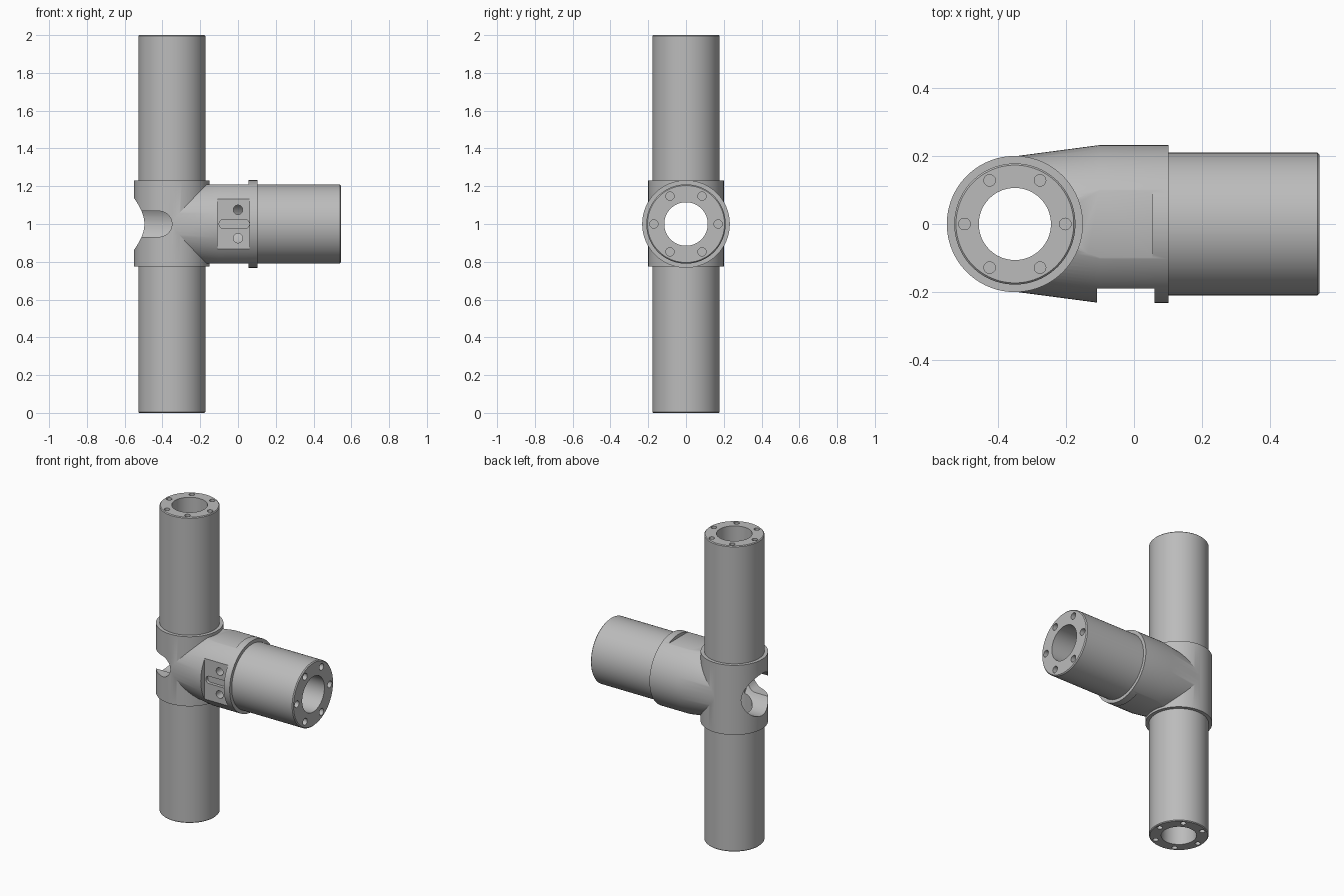
import bpy
import bmesh
from math import sin, cos, pi, radians
from mathutils import Vector

if "Cube" in bpy.data.objects:
    bpy.data.objects.remove(bpy.data.objects["Cube"], do_unlink=True)

COLUMN_X = -0.35
MID_Z = 1.0

grey = bpy.data.materials.new("plain_grey")
grey.use_nodes = True
grey.diffuse_color = (0.5, 0.5, 0.5, 1)
grey.node_tree.nodes["Principled BSDF"].inputs["Base Color"].default_value = (0.5, 0.5, 0.5, 1)


def finish(name, bm):
    bmesh.ops.recalc_face_normals(bm, faces=bm.faces)
    mesh = bpy.data.meshes.new(name)
    bm.to_mesh(mesh)
    bm.free()
    mesh.materials.append(grey)
    obj = bpy.data.objects.new(name, mesh)
    bpy.context.collection.objects.link(obj)
    return obj


def lathe(name, profile, origin, axis, sides=96):
    """Solid of revolution from (distance along axis, radius) pairs."""
    turn = Vector(axis).to_track_quat('Z', 'Y')
    bm = bmesh.new()
    rings = []
    for h, r in profile:
        rings.append([bm.verts.new(Vector(origin) + turn @ Vector(
            (r * cos(2 * pi * i / sides), r * sin(2 * pi * i / sides), h))) for i in range(sides)])
    for a, b in zip(rings, rings[1:]):
        for i in range(sides):
            j = (i + 1) % sides
            bm.faces.new((a[i], a[j], b[j], b[i]))
    bm.faces.new(rings[0])
    bm.faces.new(rings[-1])
    return finish(name, bm)


def rod(name, start, end, radius, sides=64, stretch=0):
    """Cylinder between two points; stretch pulls its -x half out into a slot."""
    start, end = Vector(start), Vector(end)
    axis = end - start
    obj = lathe(name, [(0, radius), (axis.length, radius)], start, axis, sides)
    if stretch:
        for v in obj.data.vertices:
            if v.co.x < start.x - 0.0001:
                v.co.x -= stretch
    return obj


def block(name, low, high):
    bm = bmesh.new()
    bmesh.ops.create_cube(bm, size=1)
    for v in bm.verts:
        v.co = Vector([(a + b) / 2 + c * (b - a) for a, b, c in zip(low, high, v.co)])
    return finish(name, bm)


def combine(target, tool, operation='DIFFERENCE'):
    tool.hide_render = True
    mod = target.modifiers.new(operation.title(), 'BOOLEAN')
    mod.operation = operation
    mod.solver = 'EXACT'
    mod.object = tool
    bpy.context.view_layer.objects.active = target
    bpy.ops.object.modifier_apply(modifier=mod.name)
    bpy.data.objects.remove(tool, do_unlink=True)


# Side branch: tapered neck, drum, flange and tube
branch = lathe("branch", [(0, 0.199), (0.25, 0.232), (0.452, 0.232), (0.452, 0.21),
                          (0.889, 0.21), (0.895, 0.204)], (COLUMN_X, 0, MID_Z), (1, 0, 0))
# Flats above and below the drum, and the front mounting face
for side in (-1, 1):
    zs = sorted((MID_Z + side * 0.21, MID_Z + side * 0.4))
    combine(branch, block("flat_cutter", (-0.5, -0.4, zs[0]), (0.055, 0.4, zs[1])))
combine(branch, block("face_cutter", (-0.108, -0.4, 0.8), (0.06, -0.19, 1.2)))

# Upright column with its collar
tee = lathe("tee_joint", [(0, 0.173), (0.005, 0.178), (0.775, 0.178), (0.775, 0.2), (1.23, 0.2),
                          (1.23, 0.178), (1.995, 0.178), (2, 0.173)], (COLUMN_X, 0, 0), (0, 0, 1))
combine(tee, branch, 'UNION')

# Bores, side opening and the slot leading round to the front
combine(tee, rod("column_bore", (COLUMN_X, 0, -0.1), (COLUMN_X, 0, 2.1), 0.106))
combine(tee, rod("branch_bore", (-0.4, 0, MID_Z), (0.7, 0, MID_Z), 0.115))
combine(tee, rod("side_opening", (COLUMN_X, 0, MID_Z), (-0.7, 0, MID_Z), 0.137))
combine(tee, rod("front_slot", (-0.418, 0, MID_Z), (-0.418, -0.4, MID_Z), 0.068, stretch=0.2))

# Key groove and two through holes in the mounting face
combine(tee, rod("key_groove", (0.036, -0.17, MID_Z), (0.036, -0.3, MID_Z), 0.024, 32, stretch=0.112))
for side in (-1, 1):
    z = MID_Z + side * 0.075
    combine(tee, rod("face_hole", (0, -0.02, z), (0, -0.3, z), 0.025, 32))

# Rings of bolt holes in the three tube ends
for i in range(6):
    c, s = cos(i * pi / 3), sin(i * pi / 3)
    x, y = COLUMN_X + 0.148 * c, 0.148 * s
    for z in (0, 2):
        inner = z + (0.07 if z == 0 else -0.07)
        outer = z + (-0.05 if z == 0 else 0.05)
        combine(tee, rod("bolt_hole", (x, y, inner), (x, y, outer), 0.017, 20))
    y, z = 0.17 * c, MID_Z + 0.17 * s
    combine(tee, rod("bolt_hole", (0.475, y, z), (0.6, y, z), 0.022, 20))

bpy.ops.object.select_all(action='DESELECT')
tee.select_set(True)
bpy.context.view_layer.objects.active = tee
bpy.ops.object.shade_smooth_by_angle(angle=radians(25))
